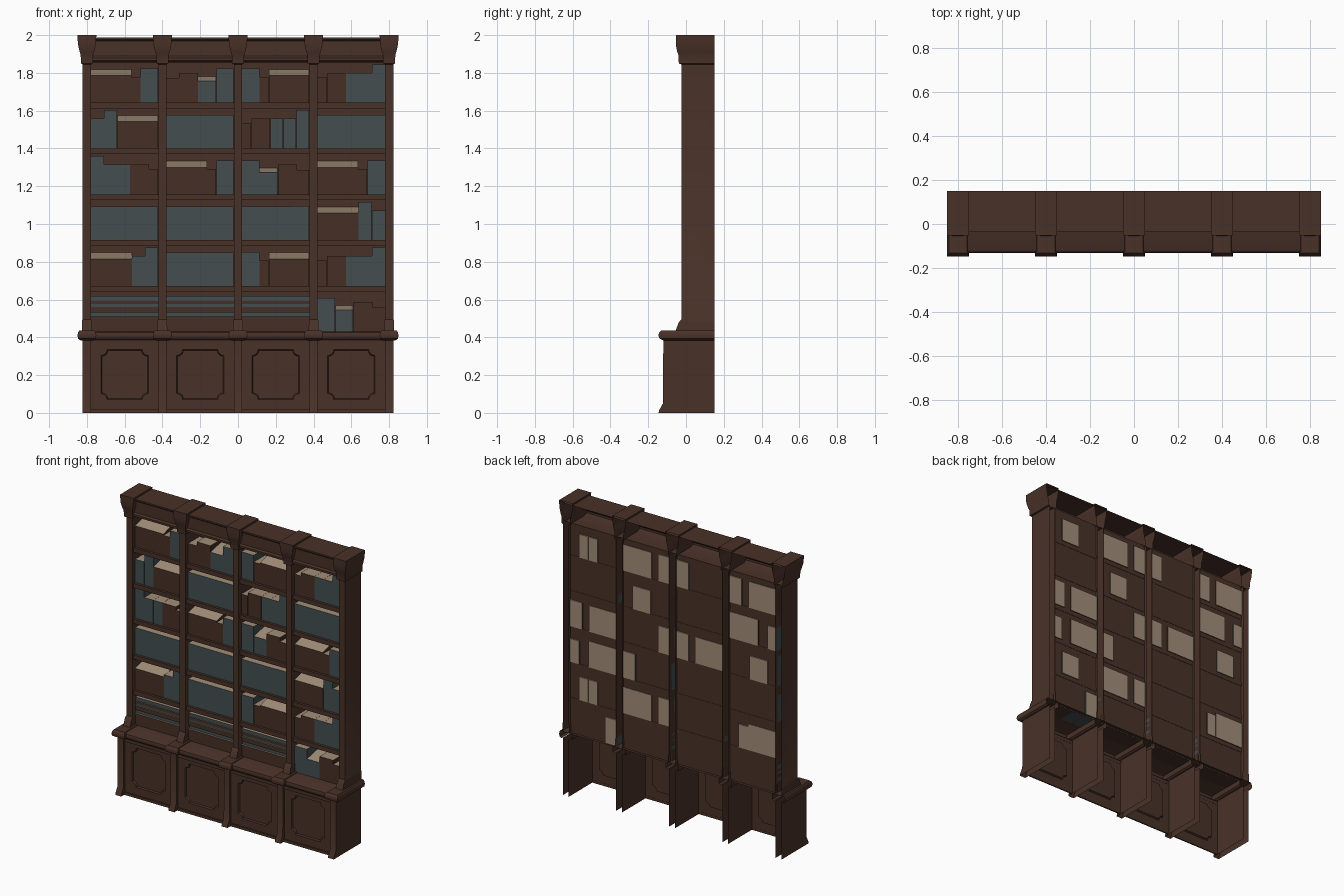
import bpy, bmesh, math

if "Cube" in bpy.data.objects:
    bpy.data.objects.remove(bpy.data.objects["Cube"])

BACK = 0.15
POSTS = (-0.8, -0.4, 0.0, 0.4, 0.8)
BAYS = (-0.6, -0.2, 0.2, 0.6)
HALF = 0.178                      # half the clear width of a bay


def material(name, rgb):
    m = bpy.data.materials.new(name)
    m.diffuse_color = (*rgb, 1)
    m.use_nodes = True
    m.node_tree.nodes["Principled BSDF"].inputs["Base Color"].default_value = m.diffuse_color
    return m


WOOD = material("dark_wood", (0.066, 0.031, 0.021))
LEATHER = material("brown_leather", (0.062, 0.028, 0.018))
CLOTH = material("grey_cloth", (0.056, 0.076, 0.080))
PAGES = material("pages", (0.36, 0.27, 0.19))


def finish(name, bm, mats, smooth=False):
    bmesh.ops.recalc_face_normals(bm, faces=bm.faces[:])
    me = bpy.data.meshes.new(name)
    bm.to_mesh(me)
    bm.free()
    for m in mats:
        me.materials.append(m)
    ob = bpy.data.objects.new(name, me)
    bpy.context.collection.objects.link(ob)
    if smooth:
        bpy.ops.object.select_all(action='DESELECT')
        ob.select_set(True)
        bpy.context.view_layer.objects.active = ob
        bpy.ops.object.shade_smooth_by_angle(angle=math.radians(40))
    return ob


def channel(name, cx, rings, cap=False):
    """U-shaped shell open to the back; rings are (half width, front y, z)."""
    bm = bmesh.new()
    prev = None
    for w, y, z in rings:
        ring = [bm.verts.new(p) for p in ((cx - w, BACK, z), (cx - w, y, z),
                                          (cx + w, y, z), (cx + w, BACK, z))]
        if prev:
            for i in range(3):
                bm.faces.new((prev[i], prev[i + 1], ring[i + 1], ring[i]))
        prev = ring
    if cap:
        bm.faces.new(prev)
    return finish(name, bm, [WOOD], True)


def strip(name, x0, x1, profile):
    """Sheet: an open (y, z) profile drawn along x."""
    bm = bmesh.new()
    a = [bm.verts.new((x0, y, z)) for y, z in profile]
    b = [bm.verts.new((x1, y, z)) for y, z in profile]
    for i in range(len(profile) - 1):
        bm.faces.new((a[i], a[i + 1], b[i + 1], b[i]))
    return finish(name, bm, [WOOD], True)


def block(name, x0, x1, y0, y1, z0, z1, cover, drop=0.0, pages=True):
    """Box whose top may slope down to the front; top and back are pages."""
    bm = bmesh.new()
    bmesh.ops.create_cube(bm, size=1)
    for v in bm.verts:
        front, top = v.co.y < 0, v.co.z > 0
        v.co = (x1 if v.co.x > 0 else x0, y0 if front else y1,
                (z1 - (drop if front else 0)) if top else z0)
    bm.normal_update()
    for f in bm.faces:
        if pages and (f.normal.z > 0.5 or f.normal.y > 0.5):
            f.material_index = 1
    return finish(name, bm, [cover, PAGES] if pages else [cover])


# Posts: base, ledge block, shaft with flared foot, capital
for i, x in enumerate(POSTS, 1):
    channel(f"base_post_{i}", x, [(0.022, -0.145, 0), (0.022, -0.143, 0.012),
                                  (0.022, -0.122, 0.05), (0.022, -0.12, 0.39)])
    channel(f"ledge_block_{i}", x, [(0.034, -0.12, 0.384), (0.047, -0.14, 0.393),
                                    (0.05, -0.147, 0.41), (0.047, -0.142, 0.426),
                                    (0.04, -0.132, 0.436)], True)
    channel(f"shaft_{i}", x, [(0.026, -0.055, 0.435), (0.025, -0.04, 0.475),
                              (0.025, -0.03, 0.49), (0.022, -0.025, 0.495),
                              (0.022, -0.025, 1.85)])
    channel(f"capital_{i}", x, [(0.022, -0.025, 1.845), (0.031, -0.038, 1.85),
                                (0.033, -0.04, 1.895), (0.038, -0.046, 1.91),
                                (0.046, -0.053, 1.945), (0.049, -0.053, 1.975),
                                (0.05, -0.053, 2.0)], True)

# Ledge and cornice shells running the full width
strip("ledge", -0.822, 0.822, [(BACK, 0.432), (-0.115, 0.432), (-0.127, 0.425),
                               (-0.132, 0.41), (-0.127, 0.395), (-0.115, 0.386),
                               (-0.10, 0.384)])
strip("cornice", -0.82, 0.82, [(BACK, 1.988), (-0.033, 1.988), (-0.033, 1.978),
                               (-0.02, 1.968), (-0.02, 1.89), (-0.03, 1.88),
                               (-0.03, 1.866), (-0.005, 1.856), (0.13, 1.856)])


# Cupboard fronts: sunk panel with scooped corners
def cupboard(name, cx):
    bm = bmesh.new()
    yf, yb, cz, hw, hh, r = -0.105, -0.095, 0.203, 0.125, 0.133, 0.032
    outer = [bm.verts.new((cx + sx * 0.178, yf, z)) for sx, z in
             ((-1, 0), (1, 0), (1, 0.386), (-1, 0.386))]
    pts = []
    for sx, sz, start in ((1, 1, 270), (-1, 1, 0), (-1, -1, 90), (1, -1, 180)):
        for k in range(5):
            a = math.radians(start - k * 22.5)
            pts.append((cx + sx * hw + r * math.cos(a), cz + sz * hh + r * math.sin(a)))
    rim = [bm.verts.new((x, yf, z)) for x, z in pts]
    sunk = [bm.verts.new((cx + (x - cx) * 0.96, yb, cz + (z - cz) * 0.96)) for x, z in pts]
    edges = []
    for loop in (outer, rim):
        edges += [bm.edges.new((loop[i - 1], loop[i])) for i in range(len(loop))]
    bmesh.ops.triangle_fill(bm, edges=edges, use_beauty=True, normal=(0, -1, 0))
    for i in range(len(rim)):
        bm.faces.new((rim[i - 1], rim[i], sunk[i], sunk[i - 1]))
    bm.faces.new(sunk)
    finish(name, bm, [WOOD])


# Book kinds: width, height, cover, page strip shown in front, reaches through back
KINDS = {
    "W": (0.212, 0.178, LEATHER, 0.035, True),
    "n": (0.048, 0.135, LEATHER, 0, False),
    "m": (0.100, 0.158, LEATHER, 0, False),
    "k": (0.065, 0.130, LEATHER, 0, False),
    "g": (0.068, 0.158, CLOTH, 0, True),
    "t": (0.068, 0.203, CLOTH, 0, False),
    "G": (0.092, 0.180, CLOTH, 0, True),
    "s": (0.095, 0.140, CLOTH, 0.025, False),
    "L": (0.352, 0.178, CLOTH, 0, False),
    "l": (0.265, 0.178, CLOTH, 0, False),
}
ROWS = (("WnG", "kmsG", "GnW", "nmggt"),
        ("gtW", "L", "nmggt", "L"),
        ("tggmn", "WnG", "Gsmk", "WnG"),
        ("L", "L", "lG", "Wtg"),
        ("Wgt", "L", "GnW", "nmggt"),
        ("=", "=", "=", "Gsmk"))
STACK = ((0.080, LEATHER, 0.0), (0.022, CLOTH, 0.012), (0.030, LEATHER, 0.004),
         (0.014, CLOTH, 0.010), (0.018, LEATHER, 0.005), (0.024, CLOTH, 0.008))


def fill_shelf(tag, cx, z, code):
    if code == "=":                                   # books lying flat
        for j, (h, cover, inset) in enumerate(STACK):
            block(f"flat_book_{tag}_{j}", cx - HALF, cx + HALF, 0.005 + inset, 0.125,
                  z, z + h, cover)
            z += h
        return
    scale = 2 * HALF / sum(KINDS[c][0] for c in code)
    x = cx - HALF
    for j, c in enumerate(code):
        w, h, cover, drop, deep = KINDS[c]
        block(f"book_{tag}_{j}", x, x + w * scale - 0.001, 0.005,
              0.137 if deep else 0.125, z, z + h, cover, drop)
        x += w * scale


# Bays: cupboard, skirting, back panel, shelves and books
for b, cx in enumerate(BAYS, 1):
    cupboard(f"cupboard_front_{b}", cx)
    block(f"skirting_{b}", cx - HALF, cx + HALF, -0.113, -0.104, 0, 0.018, WOOD, pages=False)
    block(f"top_rail_{b}", cx - HALF, cx + HALF, -0.112, -0.104, 0.362, 0.386, WOOD, pages=False)
    strip(f"back_panel_{b}", cx - HALF, cx + HALF, [(0.13, 0.43), (0.13, 1.857)])
    for r, row in enumerate(ROWS):
        z = 1.642 - 0.2425 * r
        if r < 5:
            block(f"shelf_{b}_{r + 1}", cx - HALF, cx + HALF, -0.012, 0.132,
                  z - 0.03, z, WOOD, pages=False)
        fill_shelf(f"{b}_{r + 1}", cx, z, row[b - 1])
